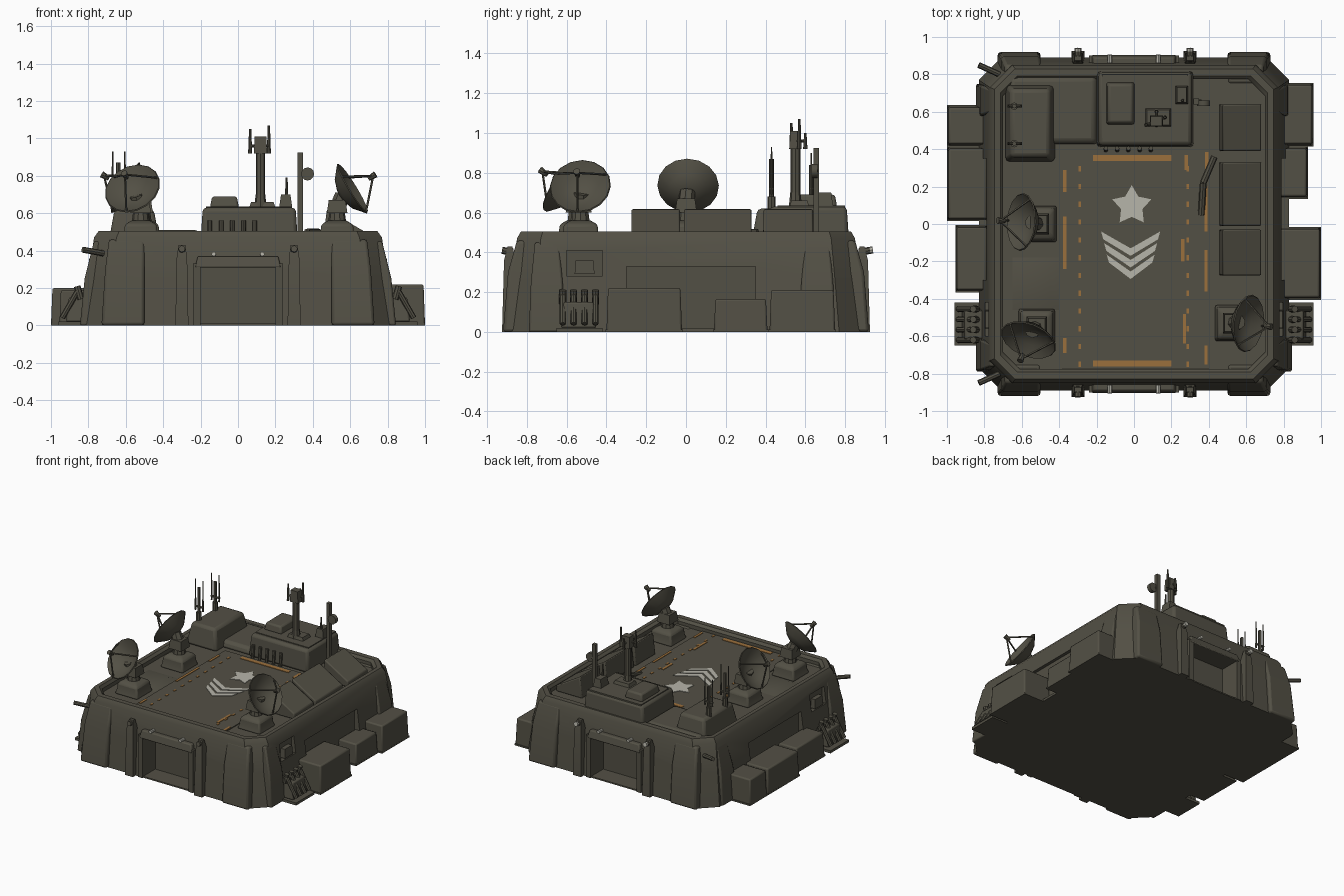
import bpy, bmesh, math
from mathutils import Vector

if "Cube" in bpy.data.objects:
    bpy.data.objects.remove(bpy.data.objects["Cube"])


def material(name, rgb):
    m = bpy.data.materials.new(name)
    m.use_nodes = True
    m.diffuse_color = (*rgb, 1)
    bsdf = m.node_tree.nodes["Principled BSDF"]
    bsdf.inputs["Base Color"].default_value = (*rgb, 1)
    bsdf.inputs["Roughness"].default_value = 0.9
    return m


OLIVE = material("olive_drab", (0.086, 0.08, 0.059))
ORANGE = material("faded_orange", (0.33, 0.16, 0.045))
WHITE = material("worn_white", (0.47, 0.46, 0.40))
parts = []
FLOOR = 0.455
PAD = FLOOR + 0.006


def finish(name, bm, mat=OLIVE, bevel=0):
    bmesh.ops.recalc_face_normals(bm, faces=bm.faces)
    mesh = bpy.data.meshes.new(name)
    bm.to_mesh(mesh)
    bm.free()
    mesh.materials.append(mat)
    ob = bpy.data.objects.new(name, mesh)
    bpy.context.collection.objects.link(ob)
    if bevel:
        mod = ob.modifiers.new("bevel", 'BEVEL')
        mod.width, mod.segments = bevel, 2
    parts.append(ob)
    return ob


def loft(name, rings, mat=OLIVE, bevel=0):
    """Skin a stack of equal rings and cap both ends."""
    bm = bmesh.new()
    loops = [[bm.verts.new(p) for p in ring] for ring in rings]
    for a, b in zip(loops, loops[1:]):
        for i in range(len(a)):
            j = (i + 1) % len(a)
            bm.faces.new((a[i], a[j], b[j], b[i]))
    bm.faces.new(loops[0])
    bm.faces.new(loops[-1])
    return finish(name, bm, mat, bevel)


def rect(x0, x1, y0, y1, z):
    return [(x0, y0, z), (x1, y0, z), (x1, y1, z), (x0, y1, z)]


def box(name, x, y, z, inset=0.0, bevel=0, mat=OLIVE):
    t = inset
    return loft(name, [rect(*x, *y, z[0]), rect(x[0] + t, x[1] - t, y[0] + t, y[1] - t, z[1])], mat, bevel)


def plate(name, outline, z, mat, thick=0.004):
    return loft(name, [[(x, y, h) for x, y in outline] for h in (z, z + thick)], mat)


def octagon(hx, hy, c, z):
    quarter = [(hx, hy - c), (hx - c, hy)]
    pts = quarter + [(-x, y) for x, y in quarter[::-1]]
    return [(x, y, z) for x, y in pts + [(-x, -y) for x, y in pts]]


def tube(name, p, q, r, r2=None, sides=8, mat=OLIVE):
    p, q = Vector(p), Vector(q)
    rot = (q - p).to_track_quat('Z', 'Y')
    circle = [(math.cos(math.tau * i / sides), math.sin(math.tau * i / sides)) for i in range(sides)]
    return loft(name, [[c + rot @ Vector((u * rad, v * rad, 0)) for u, v in circle]
                       for c, rad in ((p, r), (q, r if r2 is None else r2))], mat)


def cut(target, cutter):
    parts.remove(cutter)
    cutter.hide_render = True
    mod = target.modifiers.new("cut", 'BOOLEAN')
    mod.operation, mod.object = 'DIFFERENCE', cutter
    bpy.context.view_layer.objects.active = target
    bpy.ops.object.modifier_apply(modifier=mod.name)
    bpy.data.objects.remove(cutter)


# Fortress body: battered walls, rounded rim and shallow sunken roof deck
body = loft("bunker_body", [octagon(0.83, 0.89, 0.12, 0), octagon(0.80, 0.87, 0.12, 0.25),
                            octagon(0.77, 0.85, 0.12, 0.47), octagon(0.745, 0.83, 0.11, 0.505),
                            octagon(0.715, 0.79, 0.09, 0.505), octagon(0.70, 0.775, 0.09, 0.485),
                            octagon(0.70, 0.775, 0.09, FLOOR)])
for s in (-1, 1):
    cut(body, box("gate_cutter", (-0.2, 0.2), sorted((s * 0.74, s * 1.0)), (0.01, 0.31)))
    cut(body, box("side_cutter", sorted((s * 0.765, s * 0.95)), (-0.3, 0.35), (0.02, 0.33)))
    cut(body, box("window_cutter", sorted((s * 0.76, s * 0.95)), (-0.6, -0.42), (0.28, 0.41)))

# Gates, pillars and buttresses on the front and back walls
for s, side in ((-1, "front"), (1, "back")):
    box(side + "_gate_lintel", (-0.23, 0.23), sorted((s * 0.80, s * 0.905)), (0.31, 0.37), 0.015, 0.008)
    for k in (-1, 1):
        box(side + "_gate_jamb", sorted((k * 0.2, k * 0.24)), sorted((s * 0.80, s * 0.9)), (0, 0.33))
        loft(side + "_pillar", [rect(k * 0.3 - w, k * 0.3 + w, s * 0.885 - d, s * 0.885 + d, z)
                                for w, d, z in ((0.035, 0.04, 0), (0.028, 0.03, 0.36), (0.018, 0.012, 0.43))])
        tube(side + "_pillar_lamp", (k * 0.3, s * 0.87, 0.40), (k * 0.3, s * 0.925, 0.41), 0.018)
        tube(side + "_gate_lamp", (k * 0.13, s * 0.86, 0.38), (k * 0.13, s * 0.905, 0.382), 0.012, mat=WHITE)
        loft(side + "_corner_buttress", [rect(*sorted((k * 0.5, k * xo)), *sorted((s * 0.75, s * yo)), z)
                                         for xo, yo, z in ((0.73, 0.92, 0), (0.71, 0.895, 0.3), (0.69, 0.85, 0.46))],
             bevel=0.015)
    tube(side + "_corner_peg", (-0.72, s * 0.80, 0.385), (-0.83, s * 0.85, 0.405), 0.016)
for k in (-1, 1):
    tube("back_lamp_lens", (k * 0.3, 0.925, 0.41), (k * 0.3, 0.94, 0.412), 0.018, mat=WHITE)

# Side wall buttresses
for k in (-1, 1):
    for y in (-0.7, 0.66):
        loft("side_buttress", [rect(*sorted((k * 0.7, k * xo)), y - w, y + w, z)
                               for xo, w, z in ((0.845, 0.09, 0), (0.82, 0.08, 0.25), (0.77, 0.06, 0.45))], bevel=0.01)

# Crates and generators along the side walls
crates = [((0.76, 1.0), (-0.40, -0.02), 0.22), ((0.76, 0.93), (0.14, 0.41), 0.165),
          ((0.76, 0.96), (0.42, 0.75), 0.21), ((-1.0, -0.78), (0.42, 0.63), 0.20),
          ((-1.0, -0.78), (0.02, 0.41), 0.20), ((-0.955, -0.78), (-0.36, -0.01), 0.19)]
for x, y, h in crates:
    box("side_crate", x, y, (0, h), 0.008, 0.01)
    box("crate_skid", (x[0], x[1]), (y[0] - 0.005, y[1] + 0.005), (0, 0.012))
for k in (-1, 1):
    box("generator_base", sorted((k * 0.78, k * 0.96)), (-0.65, -0.42), (0, 0.02))
    box("generator_block", sorted((k * 0.79, k * 0.92)), (-0.63, -0.45), (0.02, 0.15), 0.015, 0.01)
    for i in range(4):
        y = -0.62 + i * 0.055
        tube("generator_pipe", (k * 0.86, y, 0.18), (k * 0.94, y, 0.04), 0.015)
        tube("generator_cap", (k * 0.84, y, 0.14), (k * 0.86, y, 0.21), 0.018)
    box("wall_box", sorted((k * 0.75, k * 0.80)), (-0.56, -0.46), (0.29, 0.36), 0.005)

# Roof deck: landing pad and its painted markings
box("landing_pad", (-0.385, 0.4), (-0.775, 0.39), (FLOOR - 0.01, PAD))
for y in (-0.747, 0.352):
    box("pad_end_stripe", (-0.22, 0.2), (y - 0.016, y + 0.016), (PAD, PAD + 0.004), mat=ORANGE)
for x, y, h in ((-0.37, -0.1, 0.14), (-0.37, 0.23, 0.06), (-0.37, -0.65, 0.04), (0.385, 0.08, 0.12),
                (0.385, -0.25, 0.11), (0.385, -0.7, 0.05), (0.27, -0.56, 0.08), (0.26, -0.14, 0.06),
                (0.28, 0.33, 0.04), (0.388, 0.34, 0.045)):
    box("pad_side_stripe", (x - 0.009, x + 0.009), (y - h, y + h), (PAD, PAD + 0.004), mat=ORANGE)
for i in range(12):
    for x in (-0.29, 0.287):
        y = -0.75 + i * 0.095
        box("pad_dash", (x - 0.007, x + 0.007), (y - 0.014, y + 0.014), (PAD, PAD + 0.004), mat=ORANGE)
star = [(-0.012 + r * math.sin(i * math.pi / 5), 0.098 + r * math.cos(i * math.pi / 5))
        for i, r in enumerate([0.11, 0.06] * 5)]
plate("star_marking", star, PAD, WHITE)
for i, w in enumerate((0.158, 0.142, 0.128)):
    top = -0.04 - i * 0.062
    v = [(-w, top), (0, top - 0.09), (w, top), (w - 0.012, top - 0.042), (0, top - 0.13), (0.012 - w, top - 0.042)]
    plate("chevron_marking", [(x - 0.018, y) for x, y in v], PAD, WHITE)

# Command house, annex and low roof blocks
box("command_house", (-0.2, 0.32), (0.41, 0.82), (FLOOR, 0.63), 0.012, 0.02)
box("house_roof_panel", (-0.17, 0.29), (0.46, 0.80), (0.62, 0.636))
box("house_hatch", (-0.15, 0.005), (0.53, 0.76), (0.63, 0.69), 0.012, 0.012)
box("house_vent", (0.06, 0.2), (0.52, 0.62), (0.63, 0.66), 0.01)
for i in range(5):
    x = -0.15 + i * 0.06
    tube("house_pipe", (x, 0.395, FLOOR), (x, 0.405, 0.56), 0.012)
box("annex_block", (-0.69, -0.42), (0.33, 0.75), (FLOOR, 0.62), 0.03, 0.02)
box("annex_link", (-0.68, -0.19), (0.42, 0.80), (FLOOR, 0.51), 0.02, 0.02)
box("deck_ramp", (-0.65, -0.4), (-0.46, -0.18), (FLOOR, 0.47), 0.05)

# Slanted equipment panels along the left side of the deck
for y0, y1 in ((-0.275, -0.03), (-0.01, 0.33), (0.39, 0.64)):
    loft("slanted_panel", [rect(0.455, 0.68, y0, y1, FLOOR),
                           [(0.475, y0, 0.62), (0.68, y0, 0.50), (0.68, y1, 0.50), (0.475, y1, 0.62)]], bevel=0.008)
tube("deck_pipe_riser", (0.36, 0.05, FLOOR), (0.37, 0.22, 0.5), 0.018)
tube("deck_pipe", (0.37, 0.22, 0.5), (0.43, 0.36, 0.5), 0.018)


# Satellite dishes: pedestal, arm, bowl, struts and feed horn
def dish(base, centre, facing, r=0.155):
    centre, axis = Vector(centre), Vector(facing).normalized()
    rot = axis.to_track_quat('Z', 'Y')
    bx, by = base
    loft("dish_pedestal", [rect(bx - w, bx + w, by - w, by + w, z)
                           for w, z in ((0.1, FLOOR), (0.09, 0.49), (0.085, 0.54), (0.05, 0.56))], bevel=0.012)
    tube("dish_neck", (bx, by, 0.54), (bx, by, 0.65), 0.05, 0.035, 10)
    tube("dish_arm", (bx, by, 0.62), centre - axis * 0.05, 0.045, 0.04)
    box("dish_motor", (bx - 0.055, bx + 0.055), (by - 0.055, by + 0.055), (0.60, 0.67), 0.01)
    rings = []
    profile = [(0.25, -0.06), (0.6, -0.04), (1, 0.012), (0.97, 0.018), (0.6, -0.025), (0.2, -0.045)]
    for k, h in profile:
        rings.append([centre + rot @ Vector((k * r * math.cos(a), k * r * math.sin(a), h))
                      for a in [math.tau * i / 16 for i in range(16)]])
    loft("dish_bowl", rings)
    tip = centre + axis * 0.145
    for i in range(3):
        a = math.tau * i / 3 + 0.5
        rim = centre + rot @ Vector((r * 0.95 * math.cos(a), r * 0.95 * math.sin(a), 0.01))
        tube("dish_strut", rim, tip, 0.006, sides=5)
    tube("dish_feed", tip - axis * 0.03, tip + axis * 0.015, 0.012, 0.018)


dish((-0.52, -0.55), (-0.56, -0.61, 0.725), (-0.3, -0.75, 0.55))
dish((-0.51, 0.0), (-0.59, 0.01, 0.73), (-0.8, 0.05, 0.45))
dish((0.53, -0.53), (0.60, -0.53, 0.725), (0.82, -0.12, 0.5))

# Main mast with antenna prongs
mx, my = 0.12, 0.55
tube("mast_foot", (mx, my, 0.62), (mx, my, 0.70), 0.034, 0.026)
tube("mast", (mx, my, 0.62), (mx, my, 0.92), 0.025)
box("mast_head", (mx - 0.035, mx + 0.035), (my - 0.03, my + 0.03), (0.92, 1.01), 0.004)
for dx, dy, top in ((-0.055, -0.02, 1.05), (0.045, 0.02, 1.07), (0.0, 0.05, 1.0)):
    tube("mast_bracket", (mx, my, 0.96), (mx + dx, my + dy, 0.96), 0.008)
    tube("mast_prong", (mx + dx, my + dy, 0.92), (mx + dx, my + dy, top), 0.011, 0.006)

# Side pole with a small drum and short whips
box("relay_pole", (0.318, 0.348), (0.64, 0.67), (FLOOR, 0.925))
tube("relay_arm", (0.33, 0.655, 0.81), (0.36, 0.655, 0.81), 0.01)
tube("relay_drum", (0.372, 0.63, 0.81), (0.372, 0.66, 0.81), 0.035, sides=12)
tube("short_antenna", (0.26, 0.66, 0.62), (0.26, 0.66, 0.79), 0.012, 0.005)
box("antenna_box", (0.22, 0.29), (0.64, 0.74), (0.63, 0.70), 0.01)
for x, y, top in ((-0.64, 0.43, 0.93), (-0.64, 0.63, 0.90)):
    tube("annex_antenna_foot", (x, y, 0.58), (x, y, 0.68), 0.02)
    tube("annex_antenna_bar", (x - 0.035, y, 0.72), (x + 0.04, y, 0.72), 0.008)
    tube("annex_antenna", (x, y, 0.66), (x, y, top - 0.06), 0.012)
    for dx in (-0.03, 0.035):
        tube("annex_whip", (x + dx, y, 0.69), (x + dx, y, top), 0.007, 0.004, 6)

# Smooth shading that keeps the edges crisp
bpy.ops.object.select_all(action='DESELECT')
for ob in parts:
    ob.select_set(True)
bpy.context.view_layer.objects.active = parts[0]
bpy.ops.object.shade_smooth_by_angle(angle=math.radians(35))
